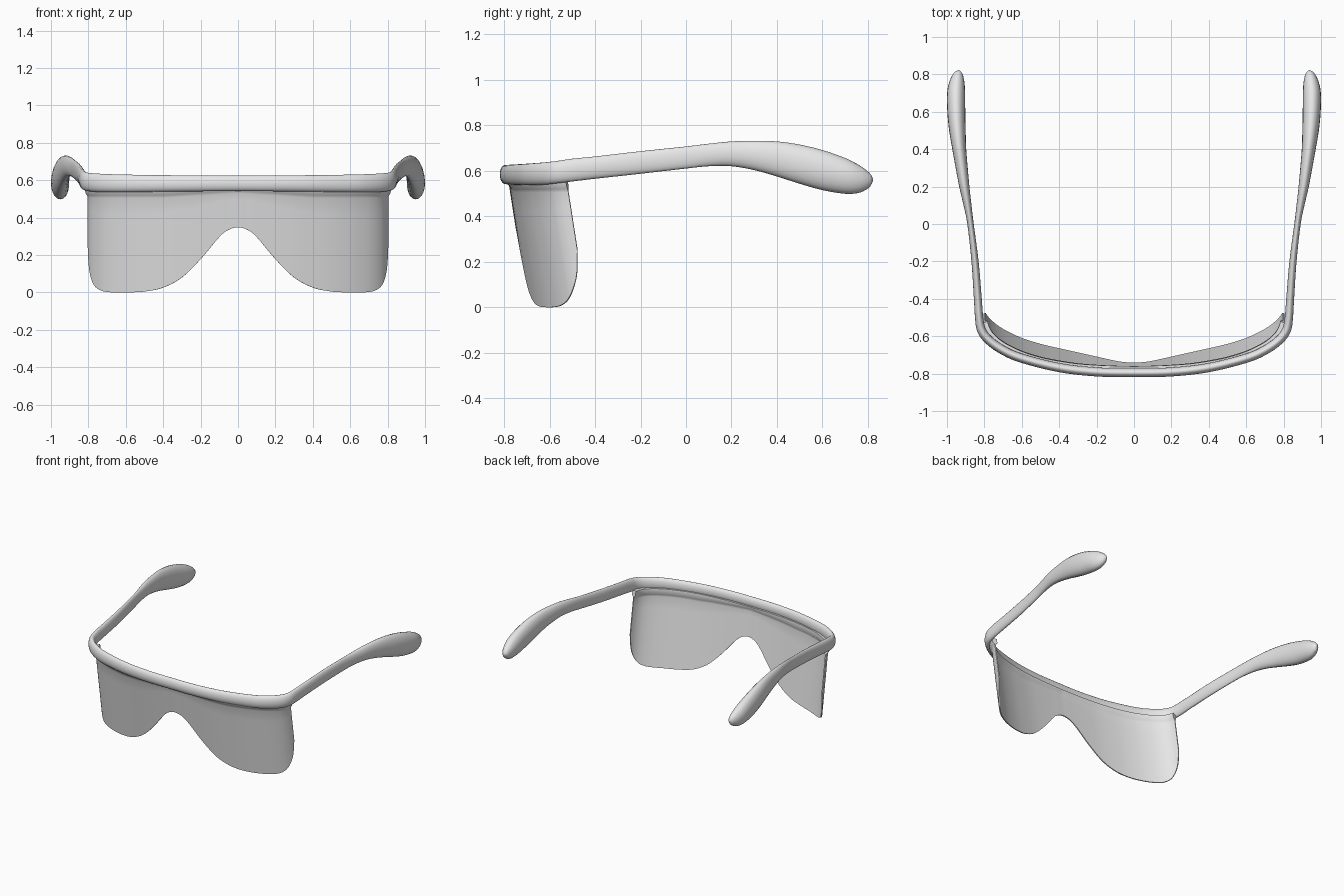
import bpy, bmesh, math
from mathutils import Vector

if "Cube" in bpy.data.objects:
    bpy.data.objects.remove(bpy.data.objects["Cube"])

grey = bpy.data.materials.new("plain_grey")
grey.diffuse_color = (0.8, 0.8, 0.8, 1)
grey.use_nodes = True
grey.node_tree.nodes["Principled BSDF"].inputs["Base Color"].default_value = grey.diffuse_color


def spline(pts, steps):
    """Smooth curve through points of any dimension."""
    pts = [Vector(p) for p in pts]
    ext = [pts[0] * 2 - pts[1]] + pts + [pts[-1] * 2 - pts[-2]]
    out = []
    for a, b, c, d in zip(ext, ext[1:], ext[2:], ext[3:]):
        for i in range(steps):
            t = i / steps
            out.append(0.5 * (2 * b + (c - a) * t + (2 * a - 5 * b + 4 * c - d) * t * t
                              + (3 * b - a - 3 * c + d) * t ** 3))
    return out + [pts[-1]]


def mirrored(half):
    """Complete a centre-to-right list of stations with its left side."""
    return [(-p[0], *p[1:]) for p in reversed(half[1:])] + half


def plan_normals(line):
    """Unit normals of a path as seen from above."""
    out = []
    for i in range(len(line)):
        a, b = line[max(i - 1, 0)], line[min(i + 1, len(line) - 1)]
        out.append(Vector((b[1] - a[1], a[0] - b[0], 0)).normalized())
    return out


def loft(name, rings):
    """Closed skin over a row of equal rings."""
    bm = bmesh.new()
    rows = [[bm.verts.new(p) for p in r] for r in rings]
    n = len(rows[0])
    for r, s in zip(rows, rows[1:]):
        for j in range(n):
            k = (j + 1) % n
            bm.faces.new((r[j], r[k], s[k], s[j]))
    bm.faces.new(rows[0])
    bm.faces.new(rows[-1])
    bmesh.ops.recalc_face_normals(bm, faces=bm.faces)
    me = bpy.data.meshes.new(name)
    bm.to_mesh(me)
    bm.free()
    me.materials.append(grey)
    ob = bpy.data.objects.new(name, me)
    bpy.context.collection.objects.link(ob)
    bpy.context.view_layer.objects.active = ob
    ob.select_set(True)
    bpy.ops.object.shade_smooth_by_angle(angle=math.radians(50))
    ob.select_set(False)


# Frame: brow bar and both arms in one sweep (x, y, bottom z, top z, half width)
half_frame = [
    (0, -.795, .542, .626, .024), (.2, -.791, .541, .626, .024),
    (.4, -.768, .539, .627, .024), (.6, -.718, .537, .630, .024),
    (.7, -.675, .537, .633, .024), (.775, -.622, .539, .637, .024),
    (.815, -.568, .545, .643, .024), (.828, -.50, .553, .653, .022),
    (.835, -.40, .565, .663, .021), (.850, -.20, .587, .686, .019),
    (.874, 0, .610, .707, .017), (.890, .10, .620, .719, .021),
    (.907, .20, .620, .729, .027), (.921, .30, .603, .732, .032),
    (.934, .40, .575, .729, .037), (.944, .50, .543, .715, .044),
    (.950, .60, .515, .691, .048), (.951, .70, .499, .656, .048),
    (.946, .76, .503, .626, .040), (.940, .80, .522, .597, .026),
    (.937, .815, .540, .580, .014), (.936, .822, .556, .564, .003)]
path = spline(mirrored(half_frame), 5)
rings = []
for p, nrm in zip(path, plan_normals(path)):
    mid = Vector((p[0], p[1], (p[2] + p[3]) / 2))
    tall = (p[3] - p[2]) / 2
    rings.append([mid + nrm * (p[4] * math.cos(a)) + Vector((0, 0, tall * math.sin(a)))
                  for a in (math.tau * k / 20 for k in range(20))])
loft("frame", rings)

# Shield lens: lower edge with nose cut-out (x, y at the top, bottom z)
TOP, LEAN = .565, .155
half_lens = [
    (0, -.775, .348), (.05, -.774, .335), (.1, -.773, .296), (.2, -.769, .178),
    (.3, -.762, .080), (.4, -.748, .026), (.5, -.728, .005), (.6, -.697, .000),
    (.68, -.660, .001), (.73, -.628, .010), (.765, -.595, .036),
    (.785, -.565, .085), (.795, -.540, .150), (.80, -.522, .250)]
edge = spline(mirrored(half_lens), 5)
rings = []
for p, nrm in zip(edge, plan_normals(edge)):
    lip = .53 - .025 * min(1, abs(p[0]) / .4)       # thickened rim under the bar
    zs = [p[2] + (lip - p[2]) * i / 6 for i in range(7)] + [lip + .014, lip + .026, TOP]
    thick = [.004] * 7 + [.007, .017, .018]
    side = []
    for s, order in ((1, 1), (-1, -1)):
        side += [Vector((p[0], p[1] + LEAN * (.54 - z), z)) + nrm * s * t
                 for z, t in list(zip(zs, thick))[::order]]
    rings.append(side)
loft("shield_lens", rings)
